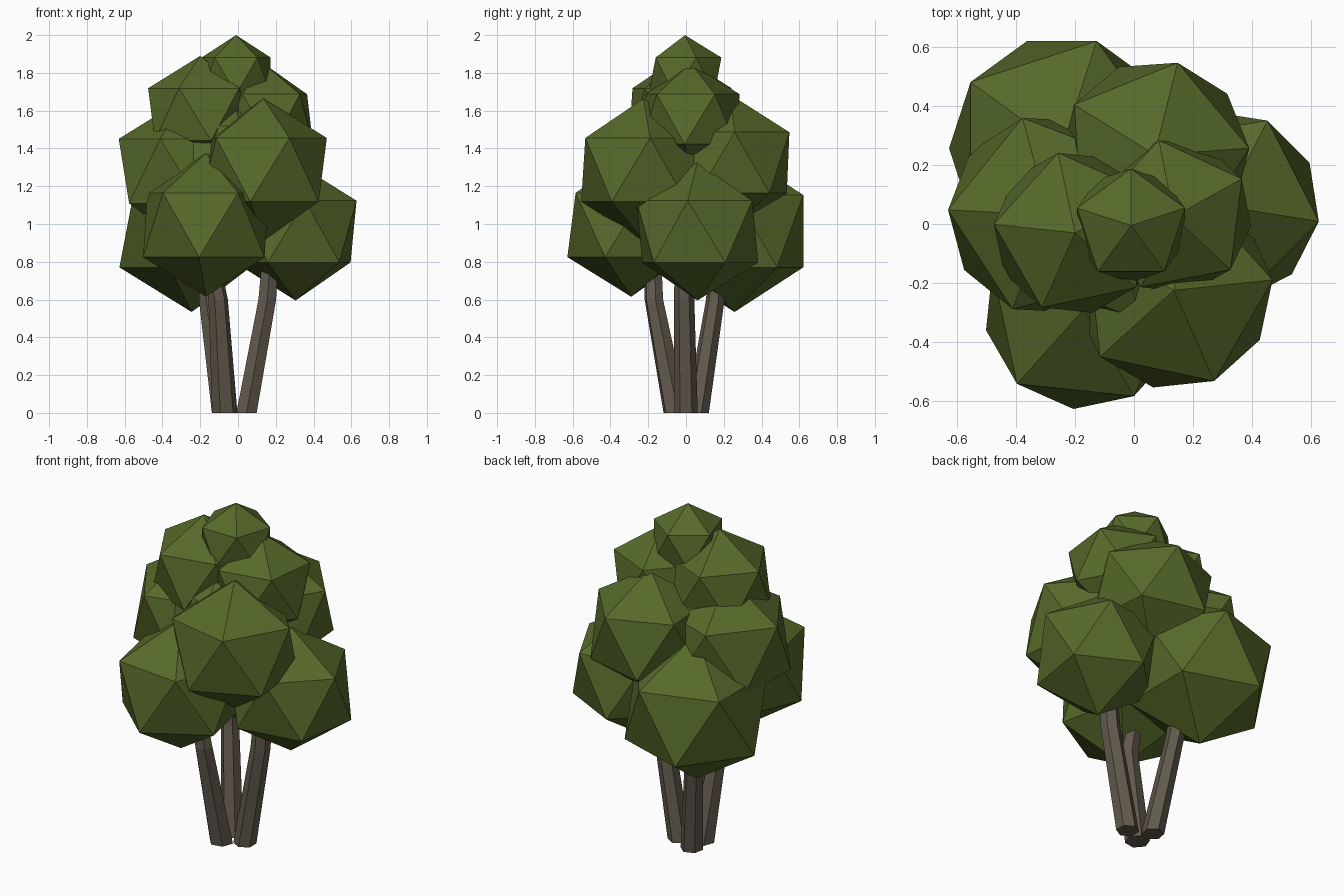
import bpy, bmesh
from math import radians, cos, sin, pi
from mathutils import Matrix, Vector

old = bpy.data.objects.get("Cube")
if old:
    bpy.data.objects.remove(old, do_unlink=True)


def make_material(name, rgb):
    mat = bpy.data.materials.new(name)
    mat.use_nodes = True
    color = (*rgb, 1)
    mat.diffuse_color = color
    bsdf = next(n for n in mat.node_tree.nodes if n.type == 'BSDF_PRINCIPLED')
    bsdf.inputs["Base Color"].default_value = color
    bsdf.inputs["Roughness"].default_value = 0.9
    return mat


def finish(bm, name, mat):
    bmesh.ops.recalc_face_normals(bm, faces=bm.faces)
    mesh = bpy.data.meshes.new(name)
    bm.to_mesh(mesh)
    bm.free()
    mesh.materials.append(mat)
    obj = bpy.data.objects.new(name, mesh)
    bpy.context.collection.objects.link(obj)
    return obj


leaf = make_material("leaf green", (0.093, 0.142, 0.023))
bark = make_material("bark brown", (0.122, 0.10, 0.073))


# Foliage clump: a plain icosahedron turned about its vertical axis
def clump(name, center, radius, turn):
    bm = bmesh.new()
    place = Matrix.Translation(center) @ Matrix.Rotation(radians(turn), 4, 'Z')
    bmesh.ops.create_icosphere(bm, subdivisions=1, radius=radius, matrix=place)
    finish(bm, name, leaf)


# Six-sided limb following a short path of (centre, radius)
def limb(name, path, turn=0, sides=6):
    bm = bmesh.new()
    rings = []
    for center, radius in path:
        ring = []
        for i in range(sides):
            a = radians(turn) + 2 * pi * i / sides
            ring.append(bm.verts.new(Vector(center) + radius * Vector((cos(a), sin(a), 0))))
        rings.append(ring)
    for low, high in zip(rings, rings[1:]):
        for i in range(sides):
            j = (i + 1) % sides
            bm.faces.new((low[i], low[j], high[j], high[i]))
    bm.faces.new(rings[0][::-1])
    bm.faces.new(rings[-1])
    finish(bm, name, bark)


# Lower tier of foliage
clump("lower_front_clump", (-0.17, -0.29, 0.995), 0.38, 12)
clump("lower_left_clump", (0.305, 0.06, 0.96), 0.365, -9)
clump("lower_back_clump", (-0.245, 0.257, 0.962), 0.428, 72)

# Middle tier around a core
clump("middle_front_clump", (0.135, -0.225, 1.287), 0.377, 6)
clump("middle_right_clump", (-0.29, 0.03, 1.28), 0.382, 105)
clump("middle_back_clump", (0.07, 0.235, 1.325), 0.36, 76)
clump("core_clump", (-0.06, -0.02, 1.36), 0.355, 213)

# Upper tier and crown
clump("upper_right_clump", (-0.20, -0.03, 1.58), 0.31, 102)
clump("upper_left_clump", (0.135, 0.025, 1.555), 0.295, 101)
clump("crown_clump", (-0.01, -0.005, 1.785), 0.215, 90)

# Three leaning trunks that bend upright inside the foliage
limb("left_trunk", [((0.045, 0, 0), 0.062), ((0.155, -0.01, 0.6), 0.054),
                    ((0.175, -0.01, 0.9), 0.046)], 30)
limb("front_trunk", [((-0.07, -0.055, 0), 0.068), ((-0.105, -0.17, 0.6), 0.052),
                     ((-0.15, -0.175, 0.85), 0.045)], 10)
limb("back_trunk", [((-0.08, 0.06, 0), 0.062), ((-0.16, 0.155, 0.6), 0.05),
                    ((-0.17, 0.17, 0.85), 0.045)], 20)
